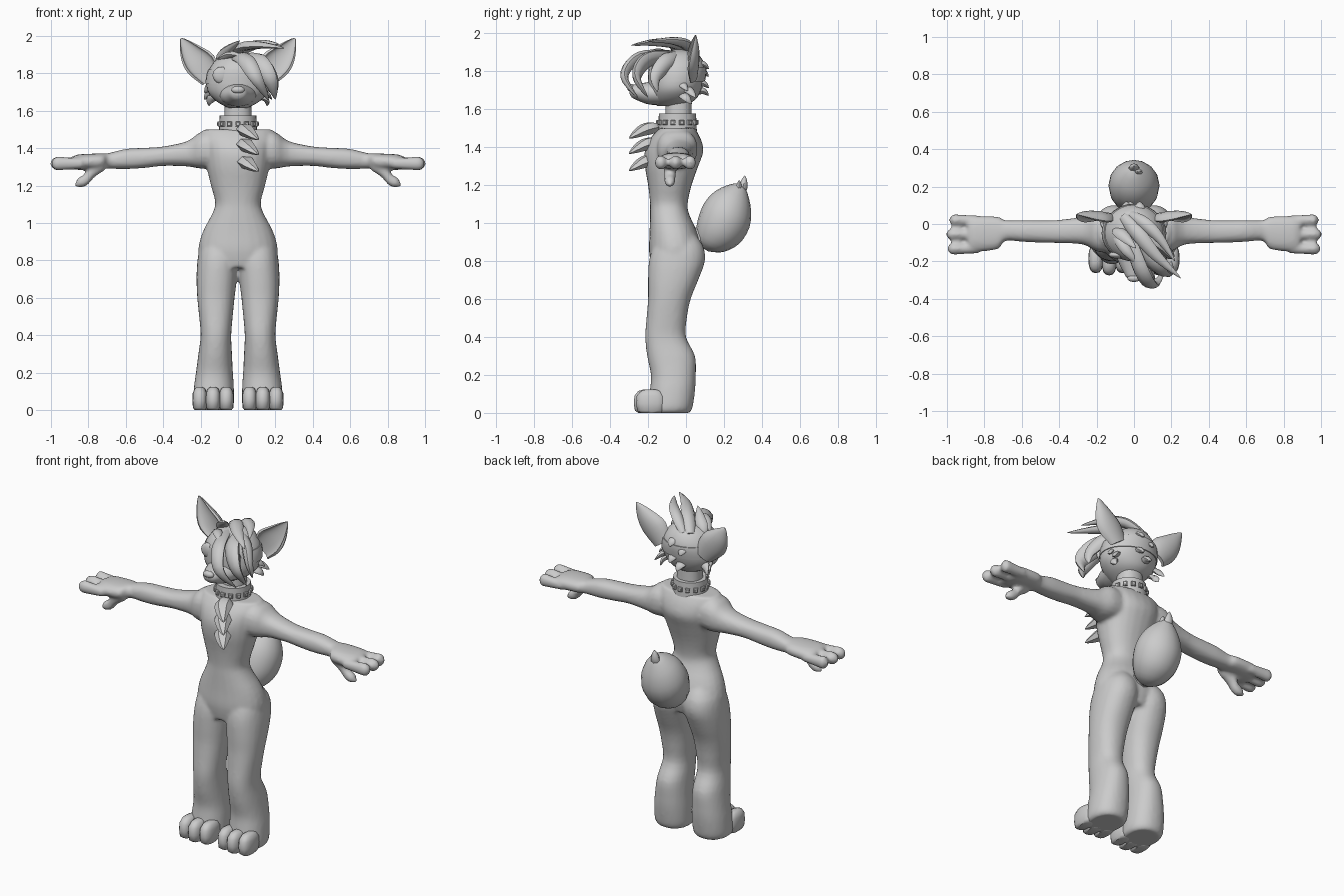
import bpy, bmesh, math
from mathutils import Vector as V

if "Cube" in bpy.data.objects:
    bpy.data.objects.remove(bpy.data.objects["Cube"])

grey = bpy.data.materials.new("plain grey")
grey.diffuse_color = (0.6, 0.6, 0.6, 1)
grey.use_nodes = True
grey.node_tree.nodes["Principled BSDF"].inputs["Base Color"].default_value = grey.diffuse_color


def smooth_rows(rows, per=3):
    """Catmull-Rom interpolation between rows of numbers."""
    out, n = [], len(rows)
    for i in range(n - 1):
        p = [rows[max(0, min(n - 1, i + k))] for k in (-1, 0, 1, 2)]
        for j in range(per):
            t = j / per
            out.append([0.5 * (2 * b + (c - a) * t + (2 * a - 5 * b + 4 * c - d) * t * t
                               + (3 * b - a - 3 * c + d) * t ** 3) for a, b, c, d in zip(*p)])
    return out + [list(rows[-1])]


def ring(c, u, v, n=24, e=1.0):
    """Superellipse section around c with half axes u and v."""
    pts = []
    for i in range(n):
        a = 2 * math.pi * i / n
        ca, sa = math.cos(a), math.sin(a)
        pts.append(V(c) + V(u) * math.copysign(abs(ca) ** e, ca) + V(v) * math.copysign(abs(sa) ** e, sa))
    return pts


def skin(bm, rings):
    loops = [[bm.verts.new(p) for p in r] for r in rings]
    n = len(loops[0])
    for a, b in zip(loops, loops[1:]):
        for i in range(n):
            bm.faces.new((a[i], a[(i + 1) % n], b[(i + 1) % n], b[i]))
    bm.faces.new(loops[0][::-1])
    bm.faces.new(loops[-1])


def ball(bm, c, r, seg=16):
    vs = bmesh.ops.create_uvsphere(bm, u_segments=seg, v_segments=seg // 2 + 2, radius=1)["verts"]
    for v in vs:
        v.co = V(c) + V((v.co.x * r[0], v.co.y * r[1], v.co.z * r[2]))


def finish(bm, name, angle=40):
    bmesh.ops.recalc_face_normals(bm, faces=bm.faces)
    me = bpy.data.meshes.new(name)
    bm.to_mesh(me)
    bm.free()
    ob = bpy.data.objects.new(name, me)
    bpy.context.collection.objects.link(ob)
    me.materials.append(grey)
    bpy.context.view_layer.objects.active = ob
    ob.select_set(True)
    bpy.ops.object.shade_smooth_by_angle(angle=math.radians(angle))
    ob.select_set(False)
    return ob


def upright(rows, n=24, e=0.9, per=3):
    """Sections from rows of z, x min, x max, y front, y back."""
    return [ring(((a + b) / 2, (f + k) / 2, z), ((b - a) / 2, 0, 0), (0, (k - f) / 2, 0), n, e)
            for z, a, b, f, k in smooth_rows(rows, per)]


def lock(bm, path, width, thick, side, n=8):
    """Pointed leaf-shaped tuft swept along a path."""
    pts = [V(p) for p in smooth_rows(path, 5)]
    rings = []
    for i, p in enumerate(pts):
        t = i / (len(pts) - 1)
        d = (pts[min(i + 1, len(pts) - 1)] - pts[max(i - 1, 0)]).normalized()
        s = (V(side) - d * d.dot(V(side))).normalized()
        w = 0.02 + math.sin(math.pi * (0.2 + 0.8 * t)) * 0.98
        rings.append(ring(p, s * width * w, d.cross(s) * thick * w, n))
    skin(bm, rings)


# body: torso, legs, arms and fingers fused into one smooth skin
bm = bmesh.new()
skin(bm, upright([(z, -w, w, f, k) for z, w, f, k in (
    (.76, .19, -.18, .06), (.85, .213, -.195, .085), (.95, .19, -.192, .06), (1.05, .138, -.19, .015),
    (1.11, .122, -.19, .01), (1.2, .145, -.2, .03), (1.3, .168, -.217, .065), (1.38, .18, -.217, .092),
    (1.45, .195, -.185, .075), (1.5, .185, -.14, .045))]))
skin(bm, upright([(1.44, -.085, .085, -.12, .035), (1.55, -.075, .075, -.11, .03), (1.68, -.07, .07, -.11, .03)]))
for s in (1, -1):
    leg = [(0, .035, .225, -.2, .02), (.03, .022, .24, -.2, .035), (.12, .022, .236, -.19, .048),
           (.2, .027, .225, -.185, .052), (.3, .032, .212, -.205, .048), (.4, .036, .2, -.215, .0),
           (.5, .028, .208, -.208, .005), (.6, .018, .218, -.2, .025), (.7, .006, .222, -.2, .065),
           (.8, -.005, .217, -.195, .1), (.88, .0, .2, -.17, .09), (.95, .03, .15, -.12, .04)]
    skin(bm, [[V((p.x * s, p.y, p.z)) for p in r] for r in upright(leg)])
    arm = [(.08, 1.39, -.05, .09, .1), (.19, 1.39, -.045, .1, .105), (.27, 1.37, -.035, .068, .075),
           (.4, 1.357, -.04, .052, .062), (.5, 1.348, -.04, .054, .06), (.6, 1.342, -.037, .054, .058),
           (.69, 1.332, -.035, .042, .055), (.73, 1.33, -.048, .042, .088), (.85, 1.325, -.052, .042, .095),
           (.89, 1.322, -.052, .03, .085)]
    skin(bm, [ring((x * s, y, z), (0, ry, 0), (0, 0, rz), 20, .85) for x, z, y, rz, ry in smooth_rows(arm)])
    for y, tip in ((.02, .985), (-.055, 1.0), (-.132, .995)):
        fing = [(.83, .025), (.92, .03), (.965, .033), (tip - .01, .025), (tip + .005, .006)]
        skin(bm, [ring((x * s, y, 1.318), (0, r, 0), (0, 0, r * 1.15), 12) for x, r in smooth_rows(fing)])
    thumb = [(.72, 1.31, .03), (.78, 1.275, .033), (.81, 1.235, .03), (.845, 1.215, .028), (.872, 1.2, .008)]
    skin(bm, [ring((x * s, -.085, z), (0, r, 0), (.35 * r * s, 0, .95 * r), 12) for x, z, r in smooth_rows(thumb)])
body = finish(bm, "body")
m = body.modifiers.new("fuse", "REMESH")
m.mode, m.voxel_size, m.use_smooth_shade = "VOXEL", .011, True
m = body.modifiers.new("relax", "SMOOTH")
m.factor, m.iterations = .5, 5

# toes and sole pads
for s, side in ((1, "left"), (-1, "right")):
    bm = bmesh.new()
    for x, y in ((.062, -.185), (.133, -.197), (.204, -.185)):
        rows = [(.0, .7), (.012, .92), (.05, 1), (.09, .95), (.115, .7), (.124, .3)]
        skin(bm, [ring((x * s, y, z), (.04 * k, 0, 0), (0, .078 * k, 0), 16, .8) for z, k in rows])
    finish(bm, side + "_toes", 50)
    bm = bmesh.new()
    for x, y, a, b in ((.133, -.09, .07, .05), (.062, -.2, .022, .035), (.133, -.215, .025, .035), (.204, -.2, .022, .035)):
        skin(bm, [ring((x * s, y, z), (a, 0, 0), (0, b, 0), 12) for z in (.0, .004)])
    finish(bm, side + "_sole_pads")

# head with wrap band, muzzle, nose and eyelids
head_rows = [(z, -w, w, f, k) for z, w, f, k in (
    (1.615, .05, -.15, -.01), (1.65, .115, -.18, .05), (1.7, .16, -.195, .08), (1.76, .168, -.2, .098),
    (1.82, .155, -.195, .102), (1.87, .12, -.165, .08), (1.9, .075, -.12, .045), (1.912, .02, -.06, -.01))]
bm = bmesh.new()
skin(bm, upright(head_rows, 28, 1, 4))
finish(bm, "head")
bm = bmesh.new()
g = .005
band = [r for r in smooth_rows(head_rows, 4) if 1.735 < r[0] < 1.825]
skin(bm, upright([(z, a - g, b + g, f, k + g) for z, a, b, f, k in band], 28, 1, 1))
finish(bm, "head_band")
bm = bmesh.new()
skin(bm, [ring((0, y, z), (a, 0, 0), (0, 0, b), 20) for y, z, a, b in smooth_rows(
    [(-.1, 1.69, .11, .07), (-.19, 1.683, .088, .06), (-.25, 1.688, .06, .045), (-.285, 1.693, .04, .032), (-.298, 1.695, .015, .012)])])
finish(bm, "muzzle")
bm = bmesh.new()
ball(bm, (0, -.29, 1.712), (.036, .02, .02))
finish(bm, "nose")
bm = bmesh.new()
for s in (1, -1):
    ball(bm, (.088 * s, -.165, 1.79), (.048, .02, .045))
finish(bm, "eyelids")

# ears: tapering shells that open to the front
for s, side in ((1, "left"), (-1, "right")):
    bm = bmesh.new()
    rings = []
    for x, y, z, w, d in smooth_rows([(.14, .025, 1.77, .06, .035), (.2, .015, 1.85, .085, .055),
                                      (.252, .025, 1.91, .062, .045), (.29, .042, 1.965, .025, .018), (.305, .05, 1.988, .004, .004)]):
        arc = [math.pi * i / 10 for i in range(11)]
        sec = [(w * math.cos(a), d * math.sin(a)) for a in arc]
        sec += [(.84 * w * math.cos(a), d * (.55 * math.sin(a) - .12)) for a in reversed(arc)]
        rings.append([V(((x + p * .83) * s, y + q, z - p * .55)) for p, q in sec])
    skin(bm, rings)
    finish(bm, side + "_ear", 50)

# fringe sweeping over one eye, and top locks
bm = bmesh.new()
lock(bm, [(-.02, -.08, 1.89), (.04, -.25, 1.87), (.1, -.325, 1.77), (.165, -.25, 1.655)], .045, .028, (1, 0, .4))
lock(bm, [(.02, -.06, 1.88), (.1, -.2, 1.86), (.17, -.26, 1.77), (.2, -.2, 1.66)], .055, .03, (1, -.3, .5))
lock(bm, [(.04, -.03, 1.88), (.13, -.1, 1.85), (.19, -.16, 1.77), (.205, -.15, 1.69)], .045, .03, (.5, -1, .4))
finish(bm, "fringe", 50)
bm = bmesh.new()
lock(bm, [(-.06, .04, 1.88), (.02, -.05, 1.94), (.12, -.17, 1.95), (.25, -.29, 1.935)], .04, .025, (1, .8, .3))
lock(bm, [(-.02, .05, 1.88), (.06, .0, 1.94), (.14, -.08, 1.96), (.22, -.2, 1.955)], .035, .025, (1, .8, .3))
lock(bm, [(-.1, -.03, 1.87), (-.06, -.06, 1.92), (.01, -.13, 1.975)], .035, .02, (1, .3, 0))
lock(bm, [(-.1, -.06, 1.86), (-.04, -.14, 1.9), (.03, -.22, 1.89)], .03, .02, (1, .5, 0))
finish(bm, "top_locks", 50)

# cheek tufts and tufts behind the head
bm = bmesh.new()
for s in (1, -1):
    for z, x, y in ((1.72, .18, -.02), (1.685, .182, .02), (1.65, .155, .0)):
        lock(bm, [(.1 * s, y - .03, z + .03), (.15 * s, y, z + .01), (x * s, y + .03, z - .025)], .015, .025, (1, 0, 1))
for x, z in ((.03, 1.83), (-.04, 1.79), (.03, 1.73), (-.02, 1.69)):
    lock(bm, [(x, .05, z), (x, .09, z + .005), (x, .12, z - .02)], .03, .018, (1, 0, 0))
finish(bm, "fur_tufts", 50)

# chest tufts
bm = bmesh.new()
for z in (1.45, 1.37, 1.28):
    lock(bm, [(.03, -.15, z + .055), (.05, -.22, z + .04), (.11, -.3, z - .005)], .05, .035, (1, .5, 0), 6)
finish(bm, "chest_tufts", 30)

# studded collar
bm = bmesh.new()
skin(bm, [ring((0, -.045, z), (r, 0, 0), (0, r, 0), 28) for z, r in ((1.485, .085), (1.485, .102), (1.575, .098), (1.575, .08))])
finish(bm, "collar", 30)
bm = bmesh.new()
for i in range(14):
    a = 2 * math.pi * i / 14
    out, tan = V((math.sin(a), -math.cos(a), 0)), V((math.cos(a), math.sin(a), 0))
    c = V((0, -.045, 1.53))
    skin(bm, [[c + out * r + tan * (p * k) + V((0, 0, q * k)) for p, q in ((-1, -1), (1, -1), (1, 1), (-1, 1))]
              for r, k in ((.095, .013), (.108, .013), (.112, .008))])
finish(bm, "collar_studs", 30)

# bushy tail with pointed tip
bm = bmesh.new()
ax = V((0, .48, .877))
skin(bm, [ring((0, y, z), (r, 0, 0), V((0, .877, -.48)) * r, 16) for y, z, r in smooth_rows(
    [(.1, .86, .02), (.125, .885, .08), (.17, .95, .125), (.215, 1.04, .135), (.25, 1.12, .105), (.28, 1.18, .05), (.295, 1.205, .01)])])
lock(bm, [(0, .27, 1.13), (0, .3, 1.19), (0, .31, 1.25)], .03, .025, (1, 0, 0))
lock(bm, [(.01, .24, 1.13), (.02, .275, 1.18), (.02, .28, 1.225)], .03, .02, (1, 0, 0))
lock(bm, [(0, .03, .9), (0, .09, .93), (0, .2, 1.0)], .06, .06, (1, 0, 0))
finish(bm, "tail", 50)
